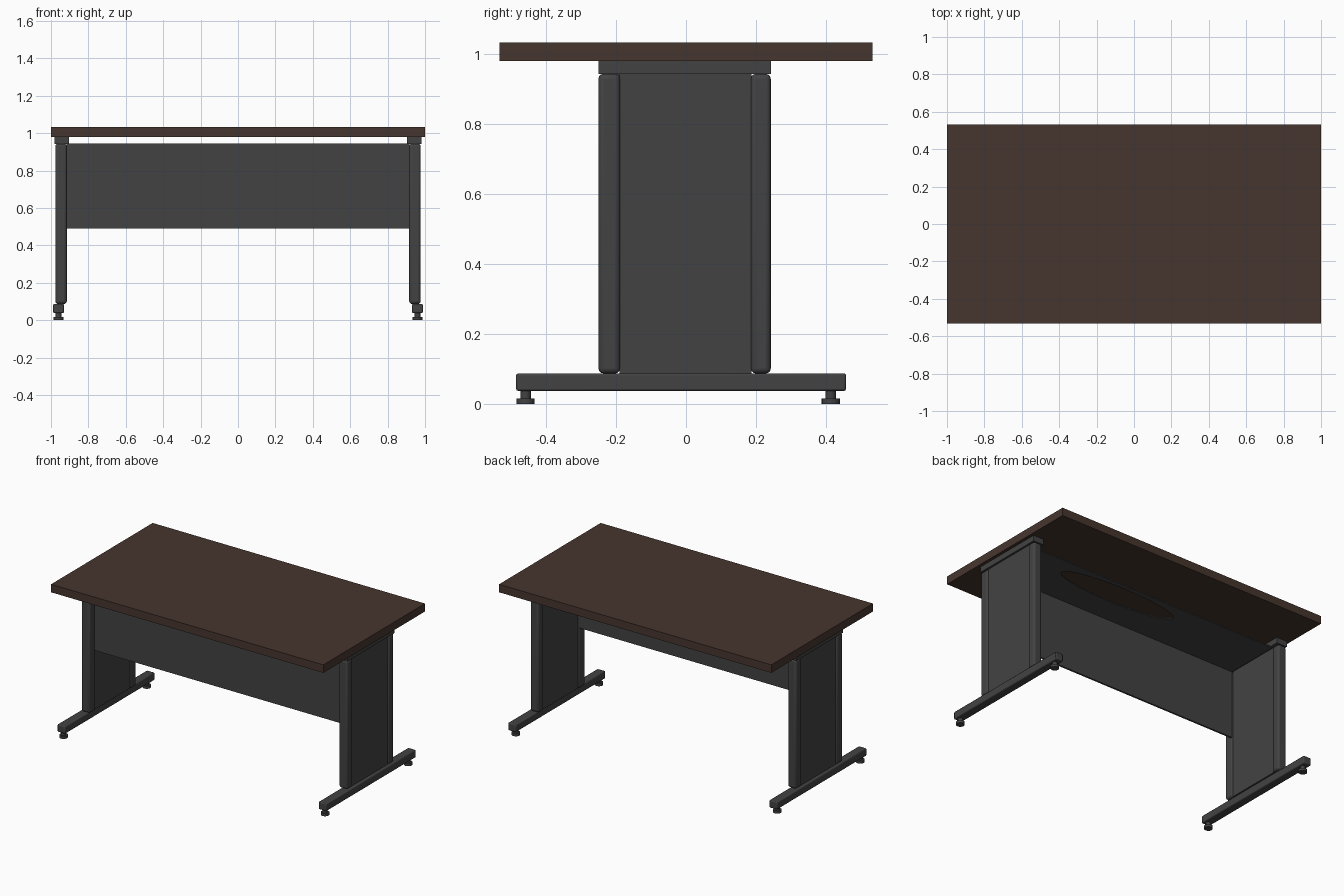
import bpy
import math

old = bpy.data.objects.get("Cube")
if old:
    bpy.data.objects.remove(old, do_unlink=True)


def material(name, rgb):
    m = bpy.data.materials.new(name)
    m.use_nodes = True
    m.diffuse_color = (*rgb, 1)
    m.node_tree.nodes["Principled BSDF"].inputs["Base Color"].default_value = (*rgb, 1)
    return m


WOOD = material("dark brown wood", (0.062, 0.036, 0.027))
METAL = material("charcoal metal", (0.055, 0.055, 0.055))


def box(name, x, y, z, mat=METAL, bevel=0.0, segments=2):
    """Box from (low, high) ranges on each axis, with optional rounded edges."""
    ranges = (x, y, z)
    bpy.ops.mesh.primitive_cube_add(size=1, location=[(a + b) / 2 for a, b in ranges])
    ob = bpy.context.object
    ob.name = name
    ob.scale = [b - a for a, b in ranges]
    bpy.ops.object.transform_apply(location=False, rotation=False, scale=True)
    ob.data.materials.append(mat)
    if bevel:
        mod = ob.modifiers.new("rounded edges", "BEVEL")
        mod.width = bevel
        mod.segments = segments
        bpy.ops.object.shade_smooth_by_angle(angle=math.radians(35))
    return ob


def cylinder(name, x, y, z, radius, sides=16):
    bpy.ops.mesh.primitive_cylinder_add(
        vertices=sides, radius=radius, depth=z[1] - z[0], location=(x, y, sum(z) / 2))
    ob = bpy.context.object
    ob.name = name
    ob.data.materials.append(METAL)
    bpy.ops.object.shade_smooth_by_angle(angle=math.radians(35))
    return ob


def side_range(side, inner, outer):
    return sorted((side * inner, side * outer))


# Desktop
box("desktop", (-1, 1), (-0.533, 0.533), (0.98, 1.033), WOOD)

# Front modesty panel and the shelf folded back from its top edge
box("modesty_panel", (-0.917, 0.917), (-0.2, -0.188), (0.49, 0.945))
shelf = box("cable_shelf", (-0.917, 0.917), (-0.188, 0.185), (0.938, 0.945))

# Oval cable opening in the shelf
cutter = cylinder("cable_opening_cutter", 0.19, 0.07, (0.9, 0.97), 1, 32)
cutter.scale = (0.43, 0.085, 1)
cutter.hide_render = True
cutter.hide_viewport = True
cut = shelf.modifiers.new("cable opening", "BOOLEAN")
cut.operation = "DIFFERENCE"
cut.solver = "EXACT"
cut.object = cutter

# Leg frames
for side, word in ((1, "left"), (-1, "right")):
    box(word + "_top_plate", side_range(side, 0.903, 0.98), (-0.25, 0.242), (0.943, 0.98))
    for place, span in (("front", (-0.25, -0.188)), ("back", (0.185, 0.242))):
        box(f"{word}_{place}_post", side_range(side, 0.915, 0.977), span,
            (0.088, 0.943), bevel=0.014, segments=3)
    box(word + "_leg_panel", side_range(side, 0.925, 0.967), (-0.19, 0.187), (0.088, 0.943))
    box(word + "_foot", side_range(side, 0.931, 0.988), (-0.485, 0.457), (0.038, 0.088),
        bevel=0.006)
    # Levelling feet
    for place, y in (("front", -0.458), ("back", 0.413)):
        cylinder(f"{word}_{place}_leveller_stem", side * 0.96, y, (0.015, 0.04), 0.015)
        cylinder(f"{word}_{place}_leveller_pad", side * 0.96, y, (0, 0.017), 0.026)
